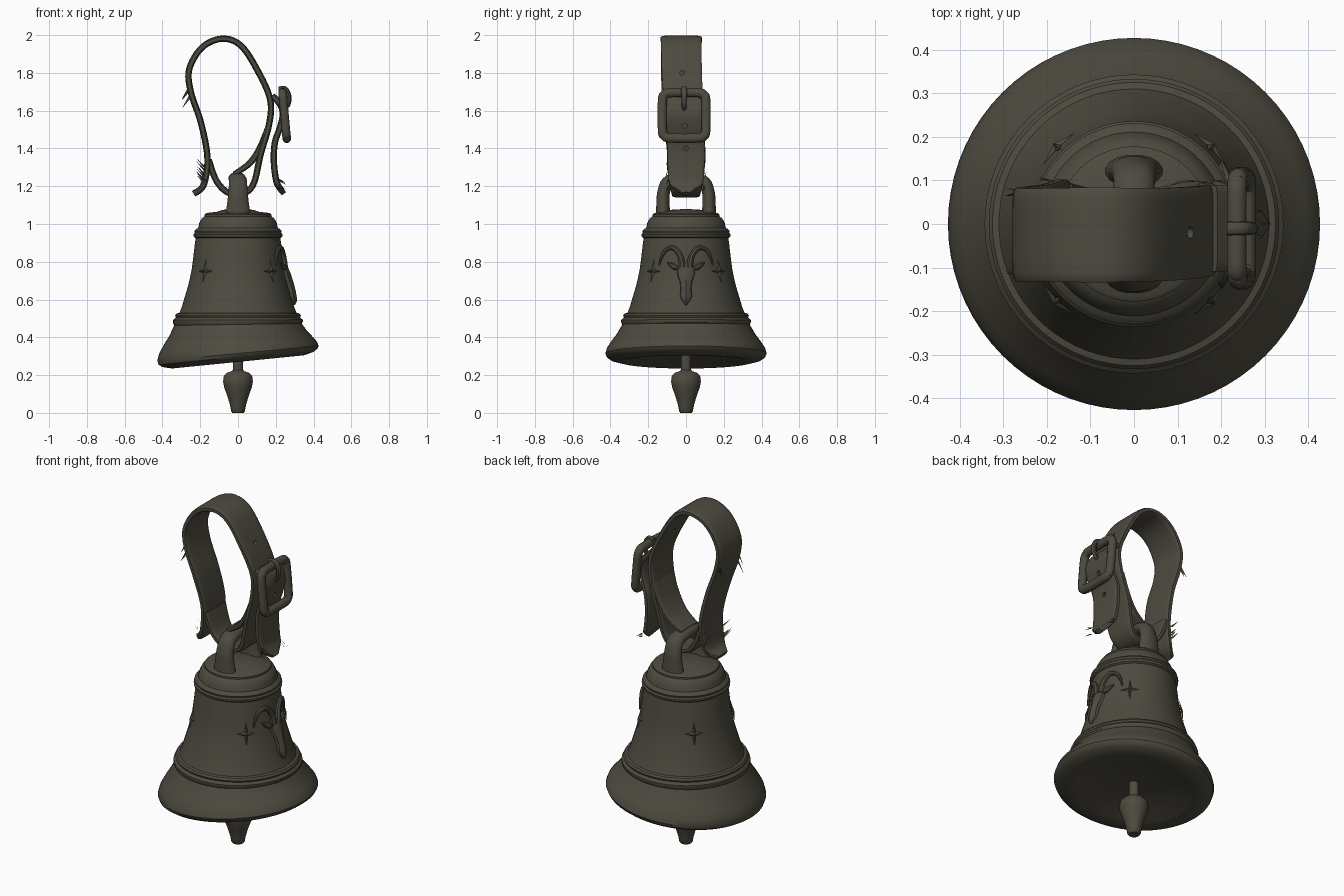
import bpy, bmesh, math, random
from mathutils import Vector

if "Cube" in bpy.data.objects:
    bpy.data.objects.remove(bpy.data.objects["Cube"])

random.seed(4)
mat = bpy.data.materials.new("dark aged bronze")
mat.diffuse_color = (0.075, 0.07, 0.05, 1)
mat.use_nodes = True
mat.node_tree.nodes["Principled BSDF"].inputs["Base Color"].default_value = mat.diffuse_color


def finish(name, bm, angle=35):
    bmesh.ops.recalc_face_normals(bm, faces=bm.faces)
    me = bpy.data.meshes.new(name)
    bm.to_mesh(me)
    bm.free()
    ob = bpy.data.objects.new(name, me)
    bpy.context.collection.objects.link(ob)
    me.materials.append(mat)
    bpy.ops.object.select_all(action='DESELECT')
    ob.select_set(True)
    bpy.context.view_layer.objects.active = ob
    bpy.ops.object.shade_smooth_by_angle(angle=math.radians(angle))
    return ob


def lathe(name, profile, segs=64, shear=lambda x, z: 0):
    """Revolve (radius, z) points; the first and last lie on the axis."""
    bm = bmesh.new()
    rings = []
    for r, z in profile:
        if r == 0:
            rings.append([bm.verts.new((0, 0, z))] * segs)
            continue
        ring = []
        for i in range(segs):
            a = math.tau * i / segs
            x = r * math.cos(a)
            ring.append(bm.verts.new((x, r * math.sin(a), z + shear(x, z))))
        rings.append(ring)
    for a, b in zip(rings, rings[1:]):
        for i in range(segs):
            j = (i + 1) % segs
            bm.faces.new(list(dict.fromkeys((a[i], a[j], b[j], b[i]))))
    return finish(name, bm)


def spline(pts, n, closed):
    """Catmull-Rom through points of any dimension."""
    out, m = [], len(pts)
    get = (lambda i: pts[i % m]) if closed else (lambda i: pts[max(0, min(m - 1, i))])
    for i in range(m if closed else m - 1):
        a, b, c, d = (get(i + k) for k in (-1, 0, 1, 2))
        for s in range(n):
            t = s / n
            out.append([0.5 * (2 * q + (r - p) * t + (2 * p - 5 * q + 4 * r - w) * t * t
                               + (3 * q - p - 3 * r + w) * t ** 3) for p, q, r, w in zip(a, b, c, d)])
    return out if closed else out + [list(pts[-1])]


def sweep(name, pts, plane, n=6, power=1.0, closed=False, sides=16):
    """Points are (u, v, sideways centre, half thickness, half width)."""
    path = spline(pts, n, closed)
    bm = bmesh.new()
    rings, m = [], len(path)
    for i, (u, v, w, ht, hw) in enumerate(path):
        p = path[(i - 1) % m] if closed or i else path[0]
        q = path[(i + 1) % m] if closed or i < m - 1 else path[-1]
        du, dv = q[0] - p[0], q[1] - p[1]
        k = math.hypot(du, dv) or 1
        ring = []
        for s in range(sides):
            a = math.tau * (s + 0.5) / sides
            c, d = math.cos(a), math.sin(a)
            oa = math.copysign(abs(c) ** power, c) * ht
            ob = math.copysign(abs(d) ** power, d) * hw
            uu, vv, ww = u - dv / k * oa, v + du / k * oa, w + ob
            ring.append(bm.verts.new((uu, ww, vv) if plane == 'XZ' else (ww, uu, vv)))
        rings.append(ring)
    for i in range(m if closed else m - 1):
        a, b = rings[i], rings[(i + 1) % m]
        for s in range(sides):
            t = (s + 1) % sides
            bm.faces.new((a[s], a[t], b[t], b[s]))
    if not closed:
        bm.faces.new(rings[0])
        bm.faces.new(rings[-1])
    return finish(name, bm)


# Bell body with moulding rings, rim slightly tilted down to the left
outer = [(0.35, 0.27), (0.4, 0.283), (0.42, 0.297), (0.427, 0.315), (0.418, 0.345), (0.395, 0.38),
         (0.365, 0.42), (0.345, 0.455), (0.337, 0.468), (0.343, 0.478), (0.343, 0.492), (0.334, 0.5),
         (0.329, 0.505), (0.333, 0.515), (0.325, 0.526), (0.31, 0.53), (0.298, 0.56), (0.283, 0.61),
         (0.268, 0.66), (0.255, 0.71), (0.245, 0.76), (0.236, 0.83), (0.228, 0.9), (0.224, 0.925),
         (0.234, 0.932), (0.236, 0.945), (0.228, 0.953), (0.231, 0.963), (0.224, 0.972), (0.211, 0.98),
         (0.205, 1.005), (0.192, 1.03), (0.178, 1.04), (0.178, 1.05), (0.168, 1.058), (0.11, 1.065),
         (0.08, 1.075), (0, 1.08)]
under = [(0, 0.315), (0.12, 0.31), (0.24, 0.295), (0.31, 0.275)]
lathe("bell_body", under + outer, 72,
      lambda x, z: 0.1 * x * max(0, min(1, (0.5 - z) / 0.2)))


def bell_r(z):
    for (r0, z0), (r1, z1) in zip(outer, outer[1:]):
        if z0 <= z <= z1:
            return r0 + (r1 - r0) * (z - z0) / (z1 - z0)
    return 0.2


def side_x(y, z):
    return math.sqrt(bell_r(z) ** 2 - y * y)


# Clapper
lathe("clapper", [(0, 0), (0.03, 0), (0.036, 0.008), (0.042, 0.04), (0.055, 0.085), (0.073, 0.135),
                  (0.079, 0.165), (0.075, 0.195), (0.06, 0.212), (0.035, 0.22), (0.026, 0.228),
                  (0.026, 0.25), (0.026, 0.34), (0, 0.34)], 32)

# Hanging arch on the crown
half = [(-0.12, 1.03, 0, 0.04, 0.072), (-0.122, 1.1, 0, 0.036, 0.06),
        (-0.118, 1.17, 0, 0.034, 0.052), (-0.09, 1.225, 0, 0.034, 0.048)]
sweep("hanging_arch", half + [(0, 1.242, -0.005, 0.034, 0.046)]
      + [(-p[0],) + p[1:] for p in reversed(half)], 'YZ')

# Leather strap loop, running through the arch
T = 0.017
loop = [(-0.235, 1.16, 0, 0.045), (-0.185, 1.2, 0, 0.085), (-0.163, 1.3, 0, 0.1), (-0.167, 1.4, 0, 0.103),
        (-0.2, 1.55, -0.015, 0.107), (-0.25, 1.7, -0.022, 0.108), (-0.258, 1.82, -0.025, 0.108),
        (-0.19, 1.935, -0.025, 0.108), (-0.085, 1.981, -0.025, 0.11), (0.015, 1.945, -0.025, 0.108),
        (0.105, 1.81, -0.022, 0.107), (0.17, 1.66, -0.015, 0.105), (0.165, 1.53, -0.008, 0.103),
        (0.12, 1.37, 0, 0.1), (0.085, 1.22, 0, 0.088), (0.035, 1.165, 0, 0.076), (-0.05, 1.165, 0, 0.076),
        (-0.115, 1.23, 0, 0.085), (-0.155, 1.34, 0, 0.095)]
strap = sweep("strap_loop", [(x, z, y, T, w) for x, z, y, w in loop], 'XZ', 6, 0.4)

# Inner fold resting on the arch
sweep("strap_inner_fold", [(0.16, 1.51, 0, T, 0.1), (0.115, 1.4, 0, T, 0.095), (0.06, 1.32, 0, T, 0.085),
                           (-0.02, 1.265, 0, 0.014, 0.075)], 'XZ', 6, 0.4)

# Free end through the buckle with a pointed tip
tail = sweep("strap_tail", [(0.18, 1.68, -0.01, T, 0.1), (0.222, 1.635, -0.01, T, 0.1),
                            (0.237, 1.58, -0.01, T, 0.1), (0.222, 1.51, -0.008, T, 0.1),
                            (0.195, 1.43, 0, T, 0.1), (0.19, 1.33, 0, T, 0.098), (0.2, 1.24, 0, T, 0.094),
                            (0.215, 1.2, 0, T, 0.08), (0.243, 1.16, 0, 0.014, 0.018)], 'XZ', 6, 0.4)

# Punched holes
for ob, x, y, z in ((strap, 0.11, -0.02, 1.8), (tail, 0.23, -0.005, 1.52), (tail, 0.19, 0, 1.4)):
    bpy.ops.mesh.primitive_cylinder_add(vertices=12, radius=0.013, depth=0.14, location=(x, y, z),
                                        rotation=(0, math.pi / 2, 0))
    cutter = bpy.context.object
    cutter.hide_render = True
    mod = ob.modifiers.new("hole", 'BOOLEAN')
    mod.object = cutter
    bpy.context.view_layer.objects.active = ob
    bpy.ops.object.modifier_apply(modifier=mod.name)
    bpy.data.objects.remove(cutter)

# Buckle frame: rounded rectangle, bowed along the strap
frame = []
for cy, cz, a0 in ((0.065, 1.655, 0), (-0.085, 1.655, 90), (-0.085, 1.495, 180), (0.065, 1.495, 270)):
    for k in (0, 45, 90):
        a = math.radians(a0 + k)
        y, z = cy + 0.04 * math.cos(a), cz + 0.04 * math.sin(a)
        frame.append((y, z, 0.247 - 0.09 * (z - 1.575), 0.025, 0.023))
sweep("buckle_frame", frame, 'YZ', 4, 1, True, 12)
sweep("buckle_prong", [(0.215, 1.715, -0.01, 0.013, 0.016), (0.25, 1.715, -0.01, 0.014, 0.016),
                       (0.27, 1.675, -0.01, 0.014, 0.015), (0.265, 1.63, -0.01, 0.012, 0.013),
                       (0.235, 1.6, -0.01, 0.01, 0.01)], 'XZ', 4, 1, False, 10)

# Goat head relief: lofted face, horns and ears
bm = bmesh.new()
rows = []
for z, w, d in ((0.79, 0.02, 0.008), (0.77, 0.045, 0.022), (0.735, 0.048, 0.03), (0.69, 0.032, 0.034),
                (0.65, 0.029, 0.034), (0.62, 0.034, 0.03), (0.595, 0.022, 0.026), (0.572, 0.005, 0.008)):
    rows.append([bm.verts.new((side_x(w * f, z) + d * g, w * f, z))
                 for f, g in ((-1, -0.2), (-0.9, 0.5), (-0.45, 0.8), (0, 1), (0.45, 0.8), (0.9, 0.5), (1, -0.2))])
for a, b in zip(rows, rows[1:]):
    for i in range(6):
        bm.faces.new((a[i], a[i + 1], b[i + 1], b[i]))
finish("goat_face", bm)
for s, side in ((-1, "left"), (1, "right")):
    horn = ((0.02, 0.77, 0.018), (0.03, 0.83, 0.016), (0.065, 0.872, 0.014),
            (0.105, 0.865, 0.012), (0.13, 0.825, 0.009), (0.143, 0.78, 0.004))
    ear = ((0.035, 0.765, 0.008), (0.06, 0.772, 0.016), (0.08, 0.785, 0.012), (0.1, 0.797, 0.003))
    for part, shape in (("horn", horn), ("ear", ear)):
        sweep(f"goat_{part}_{side}", [(s * y, z, side_x(y, z) + 0.006, r, r) for y, z, r in shape],
              'YZ', 5, 1, False, 8)

# Four-pointed star reliefs
for i in range(4):
    mid = math.radians(45 + 90 * i)

    def on_bell(dy, dz, off):
        r = bell_r(0.75 + dz)
        a = mid + dy / r
        return ((r + off) * math.cos(a), (r + off) * math.sin(a), 0.75 + dz)

    bm = bmesh.new()
    centre = bm.verts.new(on_bell(0, 0, 0.014))
    rim = []
    for k in range(8):
        a = math.pi * k / 4
        ry, rz = (0.012, 0.014) if k % 2 else (0.05, 0.065)
        rim.append(bm.verts.new(on_bell(ry * math.cos(a), rz * math.sin(a), 0.002)))
    for k in range(8):
        bm.faces.new((centre, rim[k], rim[(k + 1) % 8]))
    finish(f"star_{i + 1}", bm, 10)

# Loose threads along the frayed strap edges
bm = bmesh.new()
for x, z, y0, dx, dz, count in ((-0.185, 1.27, 0.0, -0.035, 0.045, 8), (-0.262, 1.7, -0.022, -0.035, -0.06, 4),
                                (0.215, 1.2, 0.0, 0.04, -0.02, 5)):
    for k in range(count):
        h = z + random.uniform(-0.06, 0.04)
        base = Vector((x, y0 + (0.095 if k % 2 else -0.095), h))
        tip = base + Vector((dx, random.uniform(-0.015, 0.015), dz))
        ring = [bm.verts.new(base + Vector((0.015 if q == 0 else 0, 0.005 * (q - 1), 0.006 * (q % 2))))
                for q in range(3)]
        top = bm.verts.new(tip)
        for q in range(3):
            bm.faces.new((ring[q], ring[(q + 1) % 3], top))
        bm.faces.new(ring)
finish("loose_threads", bm)
